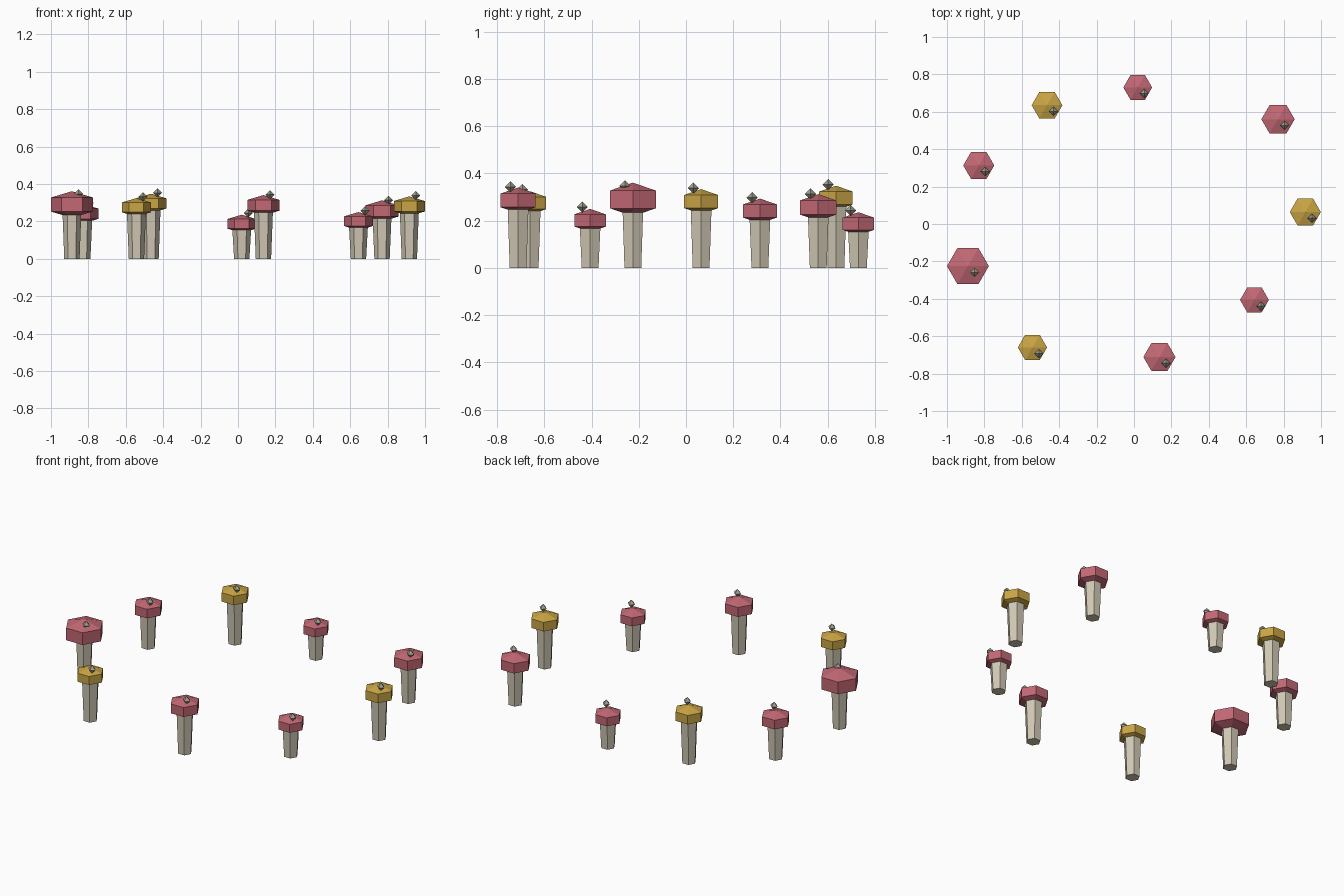
import bpy, bmesh, math

cube = bpy.data.objects.get("Cube")
if cube:
    bpy.data.objects.remove(cube, do_unlink=True)


def srgb(*rgb):
    return tuple(((c / 255 + 0.055) / 1.055) ** 2.4 for c in rgb) + (1.0,)


def material(name, color):
    m = bpy.data.materials.new(name)
    m.use_nodes = True
    m.diffuse_color = color
    m.node_tree.nodes["Principled BSDF"].inputs["Base Color"].default_value = color
    return m


ROSE = material("rose cap", srgb(194, 104, 116))
GOLD = material("golden cap", srgb(202, 165, 69))
CREAM = material("cream stem", srgb(208, 200, 180))
GREY = material("grey bud", srgb(162, 162, 145))


def lathe(name, profile, sides, location, mat):
    """Flat-shaded turned solid from (radius, z) pairs; zero radius makes a point."""
    bm = bmesh.new()
    rings = []
    for r, z in profile:
        n = sides if r > 0 else 1
        rings.append([bm.verts.new((r * math.cos(math.tau * i / n),
                                    r * math.sin(math.tau * i / n), z))
                      for i in range(n)])
    for low, high in zip(rings, rings[1:]):
        for i in range(sides):
            j = i + 1
            corners = [low[i % len(low)], low[j % len(low)],
                       high[j % len(high)], high[i % len(high)]]
            bm.faces.new(list(dict.fromkeys(corners)))
    for ring in (rings[0], rings[-1]):
        if len(ring) > 1:
            bm.faces.new(ring)
    bmesh.ops.recalc_face_normals(bm, faces=bm.faces)
    mesh = bpy.data.meshes.new(name)
    bm.to_mesh(mesh)
    bm.free()
    mesh.materials.append(mat)
    ob = bpy.data.objects.new(name, mesh)
    ob.location = location
    bpy.context.collection.objects.link(ob)


def mushroom(x, y, radius, height, cap):
    # Tapered stem, wider at the top
    lathe("mushroom_stem", [(0.041, 0), (0.052, height)], 6, (x, y, 0), CREAM)
    # Hexagonal cap with a straight band and shallow points
    band, tip = radius * 0.335, radius * 0.635
    lathe("mushroom_cap", [(0, -tip), (radius, -band), (radius, band), (0, tip)],
          6, (x, y, height), cap)
    # Small faceted bud on the cap
    lathe("cap_bud", [(0, -0.024), (0.024, 0), (0, 0.024)], 4,
          (x + 0.035, y - 0.033, height + 0.057), GREY)


# Ring of mushrooms: x, y, cap radius, cap centre height, cap colour
RING = [
    (0.02, 0.73, 0.077, 0.187, ROSE),
    (0.77, 0.56, 0.089, 0.256, ROSE),
    (0.916, 0.064, 0.083, 0.281, GOLD),
    (0.644, -0.406, 0.077, 0.201, ROSE),
    (0.136, -0.711, 0.086, 0.286, ROSE),
    (-0.543, -0.66, 0.078, 0.275, GOLD),
    (-0.888, -0.225, 0.112, 0.29, ROSE),
    (-0.83, 0.313, 0.083, 0.241, ROSE),
    (-0.465, 0.635, 0.082, 0.296, GOLD),
]
for entry in RING:
    mushroom(*entry)
